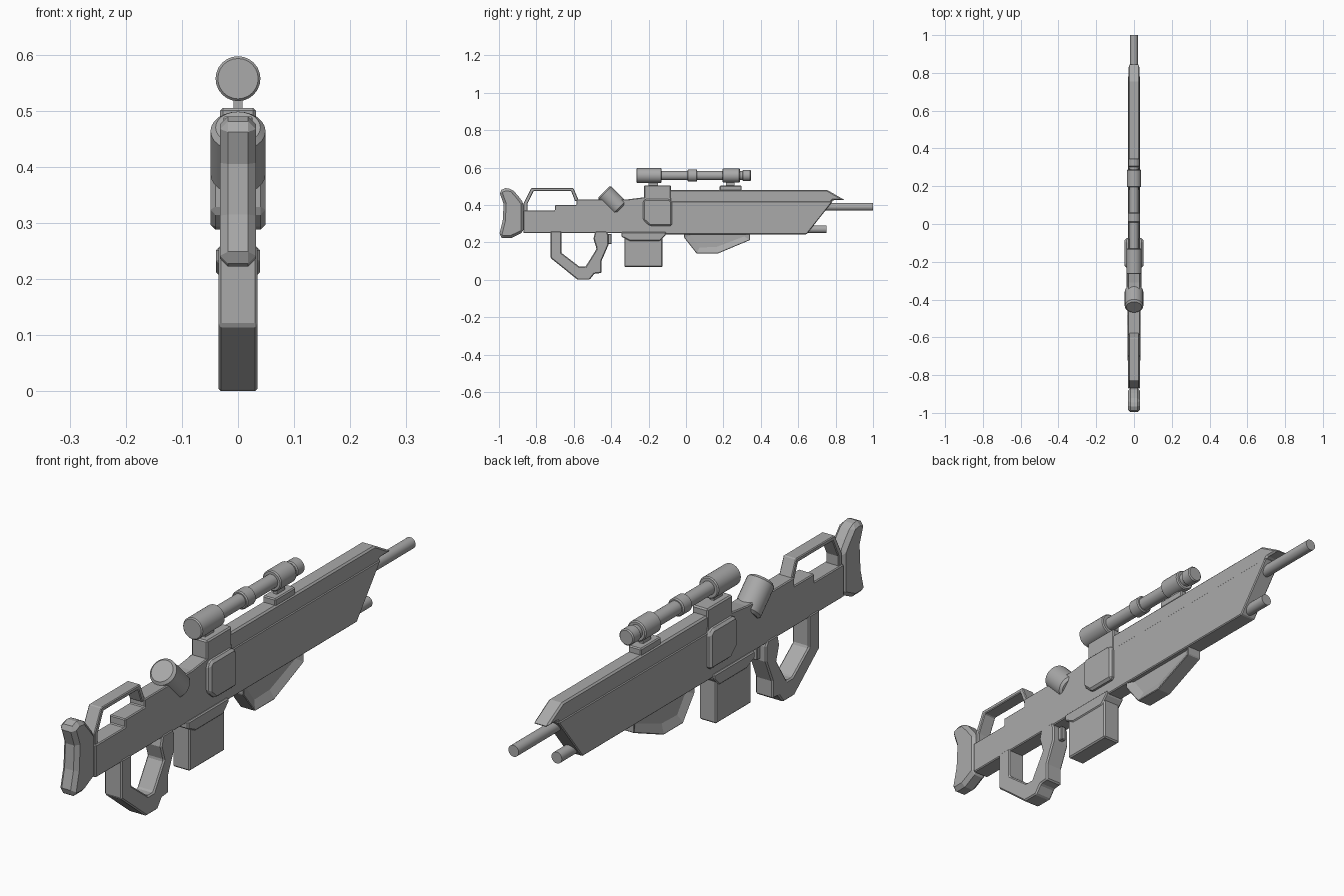
import bpy, bmesh, math
from mathutils import Vector

cube = bpy.data.objects.get("Cube")
if cube:
    bpy.data.objects.remove(cube, do_unlink=True)

grey = bpy.data.materials.new("plain grey")
grey.use_nodes = True
COLOUR = (0.4, 0.4, 0.4, 1)
grey.diffuse_color = COLOUR
grey.node_tree.nodes["Principled BSDF"].inputs["Base Color"].default_value = COLOUR


def finish(name, bm, bevel=0.0, smooth=False):
    """Turn a bmesh into a grey object with an optional chamfer."""
    bmesh.ops.recalc_face_normals(bm, faces=bm.faces)
    mesh = bpy.data.meshes.new(name)
    bm.to_mesh(mesh)
    bm.free()
    mesh.materials.append(grey)
    obj = bpy.data.objects.new(name, mesh)
    bpy.context.collection.objects.link(obj)
    if bevel:
        mod = obj.modifiers.new("chamfer", 'BEVEL')
        mod.width = bevel
        mod.segments = 1
        mod.limit_method = 'ANGLE'
        mod.angle_limit = math.radians(35)
    if smooth:
        bpy.ops.object.select_all(action='DESELECT')
        obj.select_set(True)
        bpy.context.view_layer.objects.active = obj
        bpy.ops.object.shade_smooth_by_angle(angle=math.radians(30))
    return obj


def prism(name, profile, half, bevel=0.0, recess=None):
    """Extrude a (y, z) outline across x; optionally sink a panel into both sides."""
    bm = bmesh.new()
    face = bm.faces.new([bm.verts.new((-half, y, z)) for y, z in profile])
    out = bmesh.ops.extrude_face_region(bm, geom=[face])
    moved = [v for v in out["geom"] if isinstance(v, bmesh.types.BMVert)]
    bmesh.ops.translate(bm, verts=moved, vec=(2 * half, 0, 0))
    bmesh.ops.recalc_face_normals(bm, faces=bm.faces)
    if recess:
        sides = [f for f in bm.faces if abs(f.normal.x) > 0.9]
        bmesh.ops.inset_individual(bm, faces=sides, thickness=recess)
        for f in sides:
            shift = Vector((-0.015 if f.calc_center_median().x > 0 else 0.015, 0, 0))
            bmesh.ops.translate(bm, verts=f.verts, vec=shift)
    return finish(name, bm, bevel)


def box(name, y0, y1, z0, z1, half, bevel=0.0):
    return prism(name, [(y0, z0), (y1, z0), (y1, z1), (y0, z1)], half, bevel)


def rod(name, start, end, radius, bevel=0.0):
    """Cylinder between two (y, z) points on the centre plane."""
    a, b = Vector((0, *start)), Vector((0, *end))
    bm = bmesh.new()
    bmesh.ops.create_cone(bm, cap_ends=True, segments=24, radius1=radius,
                          radius2=radius, depth=(b - a).length)
    turn = (b - a).to_track_quat('Z', 'Y').to_matrix()
    bmesh.ops.rotate(bm, verts=bm.verts, matrix=turn, cent=(0, 0, 0))
    bmesh.ops.translate(bm, verts=bm.verts, vec=(a + b) / 2)
    return finish(name, bm, bevel, smooth=True)


# Main body and top rail
prism("body", [(-.87, .25), (-.34, .25), (-.34, .243), (.645, .243), (.785, .42),
               (-.08, .42), (-.08, .44), (-.23, .44), (-.31, .43), (-.585, .43),
               (-.585, .4), (-.7, .4), (-.7, .37), (-.87, .37)], .032, .004)
prism("top_rail", [(-.1, .41), (.77, .41), (.785, .425), (.85, .425),
                   (.755, .48), (-.1, .48)], .029, .006)
box("receiver_block", -.225, -.08, .4, .505, .032, .005)

# Shoulder stock and carry handle
prism("stock", [(-1, .475), (-.965, .49), (-.93, .485), (-.895, .445), (-.868, .41),
                (-.868, .255), (-.935, .222), (-.98, .222), (-1, .235),
                (-.98, .315), (-.975, .405)], .032, .014)
prism("carry_handle", [(-.868, .36), (-.868, .41), (-.828, .49), (-.602, .49),
                       (-.572, .42), (-.593, .42), (-.614, .474), (-.815, .474),
                       (-.848, .405), (-.848, .36)], .026, .003)

# Hand grip with trigger loop
prism("hand_grip", [(-.725, .26), (-.725, .117), (-.58, 0), (-.515, 0), (-.49, .032),
                    (-.452, .036), (-.452, .1), (-.415, .185), (-.415, .24), (-.425, .26),
                    (-.485, .26), (-.495, .22), (-.478, .165), (-.537, .07),
                    (-.57, .07), (-.665, .143), (-.665, .26)], .035, .005)
box("trigger_stud", -.42, -.398, .19, .245, .01, .003)

# Magazine and its housing
box("magazine", -.33, -.125, .068, .23, .035, .005)
prism("magazine_housing", [(-.345, .255), (-.345, .23), (-.3, .208), (-.14, .208),
                           (-.108, .24), (-.108, .255)], .039, .004)

# Side plates, one block reaching out on both sides
prism("side_plates", [(-.23, .42), (-.218, .432), (-.09, .432), (-.075, .418),
                      (-.075, .288), (-.195, .288), (-.23, .32)], .049, .009)

# Fore grip with sunken side panels
prism("fore_grip", [(-.01, .27), (-.01, .225), (.057, .14), (.17, .14),
                    (.342, .212), (.342, .27)], .03, .003, recess=.036)

# Tilted side cylinder
rod("tilted_cylinder", (-.44, .47), (-.35, .38), .049, .009)

# Barrels
rod("upper_barrel", (.65, .39), (1, .39), .021)
rod("lower_barrel", (.6, .27), (.75, .27), .021)

# Scope sections along one axis: name, start, end, radius
for name, y0, y1, radius in [("scope_eyepiece", -.265, -.13, .04),
                             ("scope_tube", -.14, .31, .025),
                             ("scope_ring", .008, .06, .033),
                             ("scope_front_bell", .195, .288, .038),
                             ("scope_lens_cap", .302, .347, .03)]:
    rod(name, (y0, .557), (y1, .557), radius, .004)

# Scope mounts
box("rear_scope_post", -.2, -.15, .49, .54, .008)
box("front_scope_post", .215, .26, .49, .54, .008)
box("front_scope_base", .18, .298, .475, .503, .026, .004)
